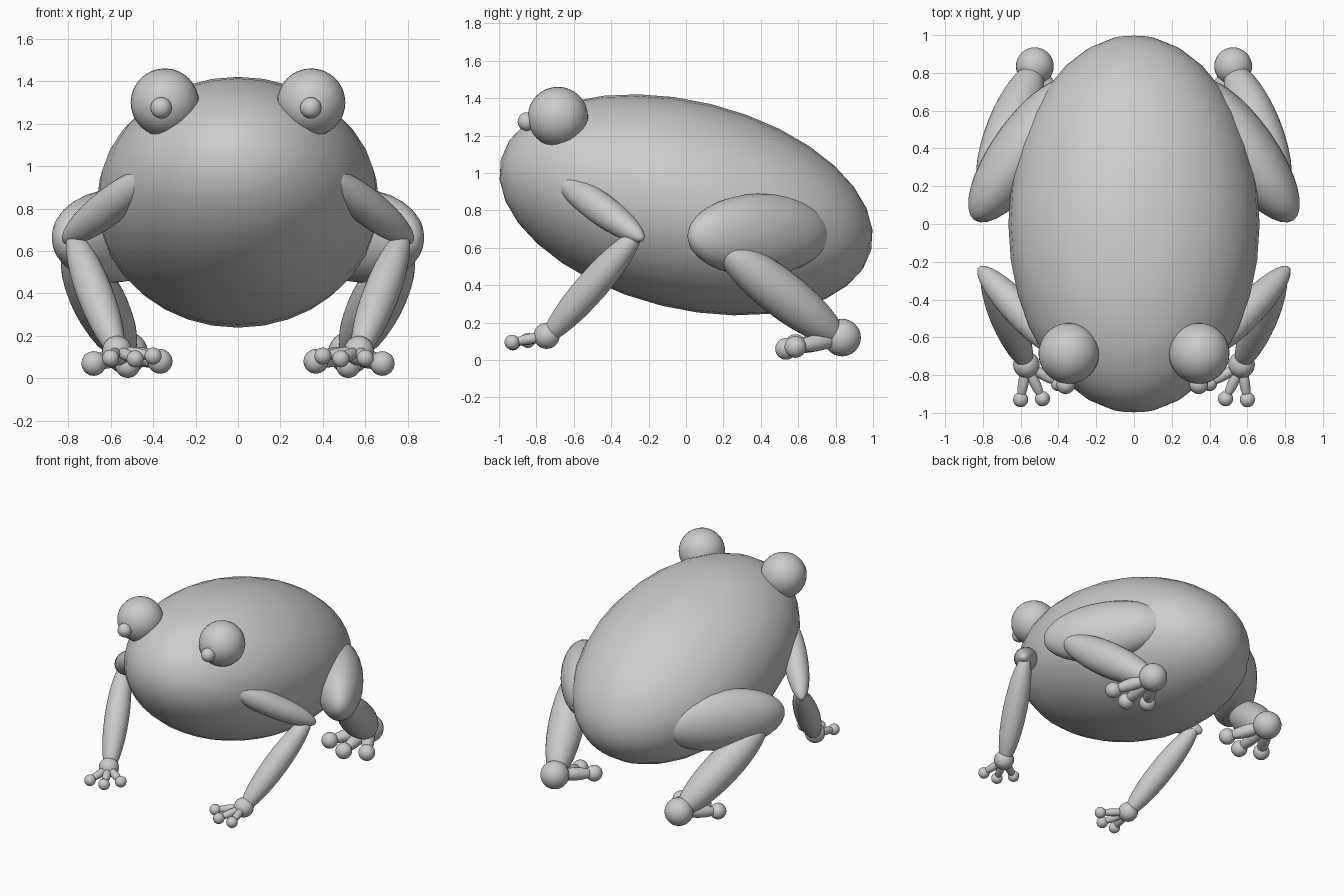
import bpy
from mathutils import Vector

if "Cube" in bpy.data.objects:
    bpy.data.objects.remove(bpy.data.objects["Cube"], do_unlink=True)

# One plain grey for everything
GREY = (0.6, 0.6, 0.6, 1)
grey = bpy.data.materials.new("plain_grey")
grey.use_nodes = True
grey.diffuse_color = GREY
grey.node_tree.nodes["Principled BSDF"].inputs["Base Color"].default_value = GREY


def ellipsoid(name, start, end, side, up=None):
    """Smooth ellipsoid whose long axis runs from start to end."""
    a, b = Vector(start), Vector(end)
    bpy.ops.mesh.primitive_uv_sphere_add(segments=32, ring_count=16, location=(a + b) / 2)
    ob = bpy.context.object
    ob.name = name
    ob.rotation_euler = (b - a).to_track_quat('Z', 'Y').to_euler()
    ob.scale = (side, up or side, (b - a).length / 2)
    bpy.ops.object.shade_smooth()
    ob.data.materials.append(grey)
    return ob


def ball(name, centre, radius):
    c = Vector(centre)
    reach = Vector((0, radius, 0))
    return ellipsoid(name, c - reach, c + reach, radius)


# Body, tilted nose up
ellipsoid("body", (0, -0.99, 1.073), (0, 0.99, 0.587), 0.665, 0.555)

for label, s in (("left", 1), ("right", -1)):
    def at(x, y, z):
        return (s * x, y, z)

    # Eye and pupil
    ball(label + "_eye", at(0.345, -0.685, 1.3), 0.161)
    ball(label + "_pupil", (s * 0.3525 - 0.0095, -0.85, 1.275), 0.05)

    # Front leg
    ellipsoid(label + "_upper_arm", at(0.82, -0.23, 0.645), at(0.39, -0.69, 0.98), 0.085)
    ellipsoid(label + "_forearm", at(0.785, -0.245, 0.69), at(0.56, -0.76, 0.1), 0.085)
    hand = at(0.57, -0.745, 0.13)
    ball(label + "_hand", hand, 0.07)
    fingers = ((0.6, -0.93, 0.095), (0.485, -0.925, 0.092), (0.4, -0.845, 0.105))
    for i, tip in enumerate(fingers):
        ellipsoid(f"{label}_finger_{i}", hand, at(*tip), 0.028)
        ball(f"{label}_fingertip_{i}", at(*tip), 0.04)

    # Back leg
    ellipsoid(label + "_thigh", at(0.845, 0.02, 0.66), at(0.329, 0.757, 0.68), 0.165, 0.22)
    ellipsoid(label + "_shin", at(0.79, 0.17, 0.62), at(0.52, 0.84, 0.1), 0.125)
    heel = at(0.525, 0.835, 0.12)
    ball(label + "_heel", heel, 0.1)
    toes = ((0.68, 0.585, 0.07), (0.52, 0.535, 0.06), (0.367, 0.585, 0.08))
    for i, tip in enumerate(toes):
        ellipsoid(f"{label}_toe_{i}", heel, at(*tip), 0.045)
        ball(f"{label}_toe_tip_{i}", at(*tip), 0.058)
